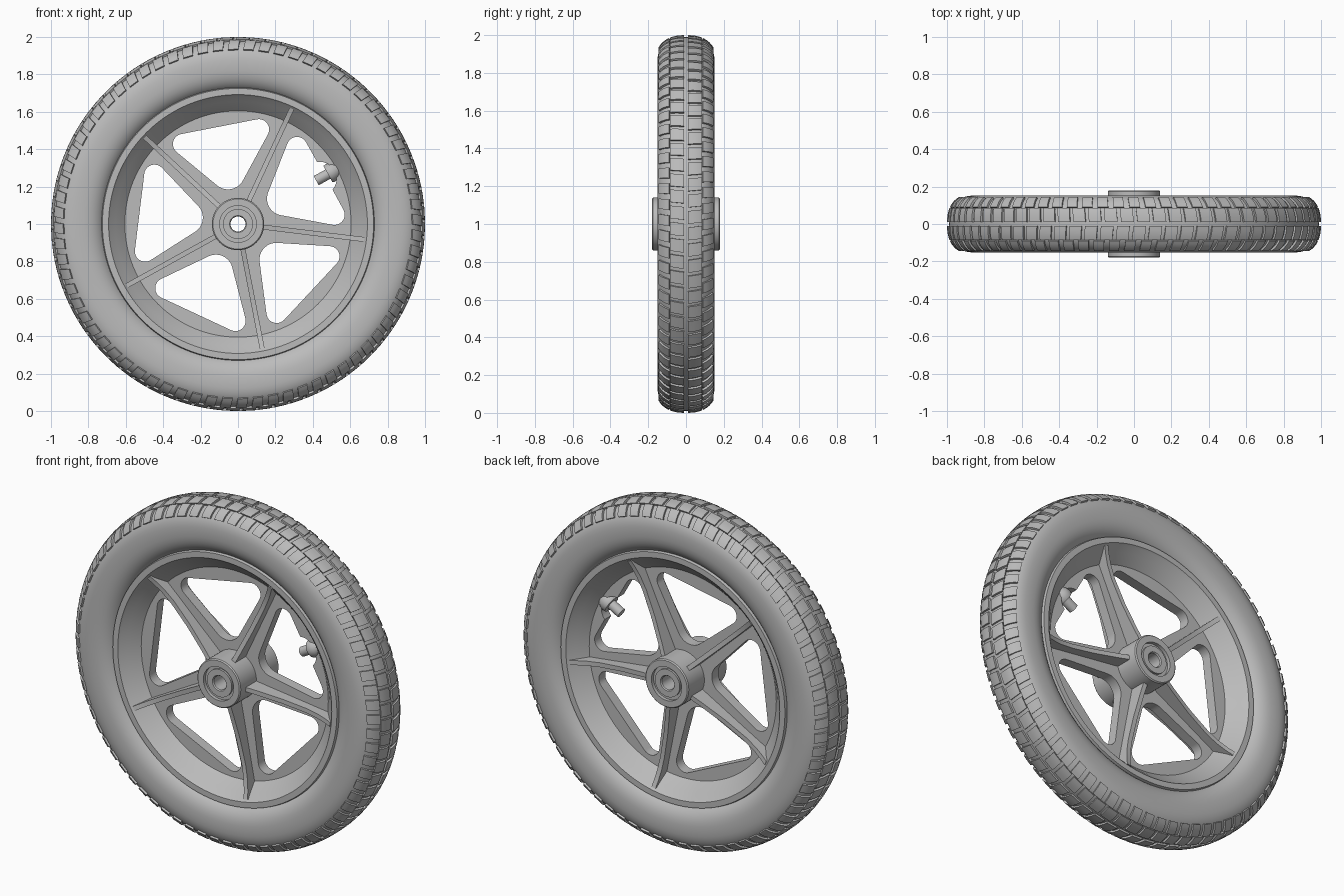
import bpy, bmesh, math
from math import sin, cos, pi, radians
from mathutils import Matrix

cube = bpy.data.objects.get("Cube")
if cube:
    bpy.data.objects.remove(cube, do_unlink=True)

grey = bpy.data.materials.new("plain_grey")
grey.use_nodes = True
grey.diffuse_color = (0.5, 0.5, 0.5, 1)
grey.node_tree.nodes["Principled BSDF"].inputs["Base Color"].default_value = (0.5, 0.5, 0.5, 1)

AXLE = 1.0
SPOKES = [radians(65 + 72 * k) for k in range(5)]
VALVE_ANGLE = radians(29)


def finish(name, bm, angle=35):
    bmesh.ops.recalc_face_normals(bm, faces=bm.faces)
    mesh = bpy.data.meshes.new(name)
    bm.to_mesh(mesh)
    bm.free()
    obj = bpy.data.objects.new(name, mesh)
    bpy.context.collection.objects.link(obj)
    mesh.materials.append(grey)
    bpy.ops.object.select_all(action='DESELECT')
    obj.select_set(True)
    bpy.context.view_layer.objects.active = obj
    bpy.ops.object.shade_smooth_by_angle(angle=radians(angle))
    return obj


def polar(r, y, a):
    return (r * cos(a), y, AXLE + r * sin(a))


def bridge(bm, a, b):
    for i in range(len(a)):
        j = (i + 1) % len(a)
        bm.faces.new((a[i], a[j], b[j], b[i]))


def revolve(name, profile, steps):
    """Spin a closed (radius, y) outline about the axle."""
    bm = bmesh.new()
    rings = [[bm.verts.new(polar(r, y, 2 * pi * s / steps)) for r, y in profile]
             for s in range(steps)]
    for s in range(steps):
        bridge(bm, rings[s], rings[(s + 1) % steps])
    return finish(name, bm)


def mirrored(half):
    return half + [(r, -y) for r, y in reversed(half)]


def power(v, e):
    return math.copysign(abs(v) ** e, v)


def section(t, lift=0.0):
    """Tire cross-section, t = 0 at the crown."""
    depth = 0.139 if cos(t) > 0 else 0.15
    return (0.85 + depth * power(cos(t), 0.8) + lift * cos(t),
            0.152 * power(sin(t), 0.8) + lift * sin(t))


# Tire carcass
revolve("tire", [section(2 * pi * i / 48) for i in range(48)], 144)

# Tread blocks: two staggered rows on each side of the centre groove
bm = bmesh.new()
COUNT = 72
pitch = 2 * pi / COUNT
for side in (1, -1):
    for t0, t1, shift, fill in ((0.035, 0.47, 0, 0.78), (0.5, 1.05, 0.5, 0.66)):
        for n in range(COUNT):
            start = (n + shift + (0.25 if side < 0 else 0)) * pitch
            rings = []
            for k in range(5):
                t = t0 + (t1 - t0) * k / 4
                a = start + 0.02 * t
                corners = ((a, -0.004), (a, 0.011),
                           (a + fill * pitch, 0.011), (a + fill * pitch, -0.004))
                ring = []
                for angle, lift in corners:
                    r, y = section(t, lift)
                    ring.append(bm.verts.new(polar(r, side * y, angle)))
                rings.append(ring)
            for a, b in zip(rings, rings[1:]):
                bridge(bm, a, b)
            bm.faces.new(rings[0])
            bm.faces.new(rings[-1])
finish("tread_blocks", bm)

# Rim with rolled lips and conical inner walls
revolve("rim", mirrored([(0.73, 0.105), (0.725, 0.122), (0.692, 0.122),
                         (0.682, 0.11), (0.655, 0.085), (0.605, 0.03)]), 128)

# Hub with bearing recess and through bore
revolve("hub", mirrored([(0.04, 0.165), (0.045, 0.172), (0.08, 0.172), (0.08, 0.16),
                         (0.098, 0.16), (0.098, 0.18), (0.134, 0.18), (0.14, 0.174)]), 64)


# Spoke plate: disc with five rounded triangular windows
def arc(u, v, r, a0, a1, n=12):
    return [(u + r * cos(radians(a0 + (a1 - a0) * i / n)),
             v + r * sin(radians(a0 + (a1 - a0) * i / n))) for i in range(n + 1)]


curve = bpy.data.curves.new("spoke_plate", 'CURVE')
curve.dimensions = '2D'
curve.fill_mode = 'BOTH'
curve.extrude = 0.03


def add_outline(points, angle=0.0):
    spline = curve.splines.new('POLY')
    spline.points.add(len(points) - 1)
    for p, (u, v) in zip(spline.points, points):
        p.co = (u * cos(angle) - v * sin(angle), u * sin(angle) + v * cos(angle), 0, 1)
    spline.use_cyclic_u = True


add_outline(arc(0, 0, 0.63, 0, 357, 119))
add_outline(arc(0, 0, 0.1, 0, 350, 35))
window = (arc(0.475, 0.206, 0.055, 0, 129) + arc(0.28, 0, 0.09, 129, 231)
          + arc(0.475, -0.206, 0.055, 231, 360))
for k in range(5):
    notch = arc(0.5, 0, 0.09, -70, 70) if k == 0 else []
    add_outline(window + notch, VALVE_ANGLE + radians(72 * k))
temp = bpy.data.objects.new("plate_curve", curve)
bpy.context.collection.objects.link(temp)
bpy.context.view_layer.update()
flat = bpy.data.meshes.new_from_object(
    temp.evaluated_get(bpy.context.evaluated_depsgraph_get()))
bm = bmesh.new()
bm.from_mesh(flat)
bpy.data.objects.remove(temp, do_unlink=True)
bmesh.ops.remove_doubles(bm, verts=bm.verts, dist=0.0001)
bmesh.ops.transform(bm, verts=bm.verts,
                    matrix=Matrix.Translation((0, 0, AXLE)) @ Matrix.Rotation(pi / 2, 4, 'X'))
finish("spoke_plate", bm)

# Spoke ribs: thin webs that dip mid-span and rise to the rim lip
web = mirrored([(0.1, 0.135), (0.2, 0.115), (0.35, 0.092), (0.5, 0.082),
                (0.58, 0.088), (0.64, 0.102), (0.68, 0.116)])
bm = bmesh.new()
for a in SPOKES:
    faces = []
    for w in (-0.013, 0.013):
        faces.append([bm.verts.new((r * cos(a) - w * sin(a), y,
                                    AXLE + r * sin(a) + w * cos(a))) for r, y in web])
    bridge(bm, faces[0], faces[1])
    for f in faces:
        bm.faces.new(f)
finish("spoke_ribs", bm)

# Valve: domed base and short stem pointing at the axle
bm = bmesh.new()
rings = []
for r, u in ((0.018, 0.478), (0.028, 0.478), (0.028, 0.55), (0.05, 0.55), (0.053, 0.565),
             (0.048, 0.59), (0.035, 0.61), (0.02, 0.64)):
    ring = []
    for i in range(24):
        b = 2 * pi * i / 24
        v = r * cos(b)
        ring.append(bm.verts.new((u * cos(VALVE_ANGLE) - v * sin(VALVE_ANGLE), r * sin(b),
                                  AXLE + u * sin(VALVE_ANGLE) + v * cos(VALVE_ANGLE))))
    rings.append(ring)
for a, b in zip(rings, rings[1:]):
    bridge(bm, a, b)
bm.faces.new(rings[0])
bm.faces.new(rings[-1])
finish("valve", bm)
